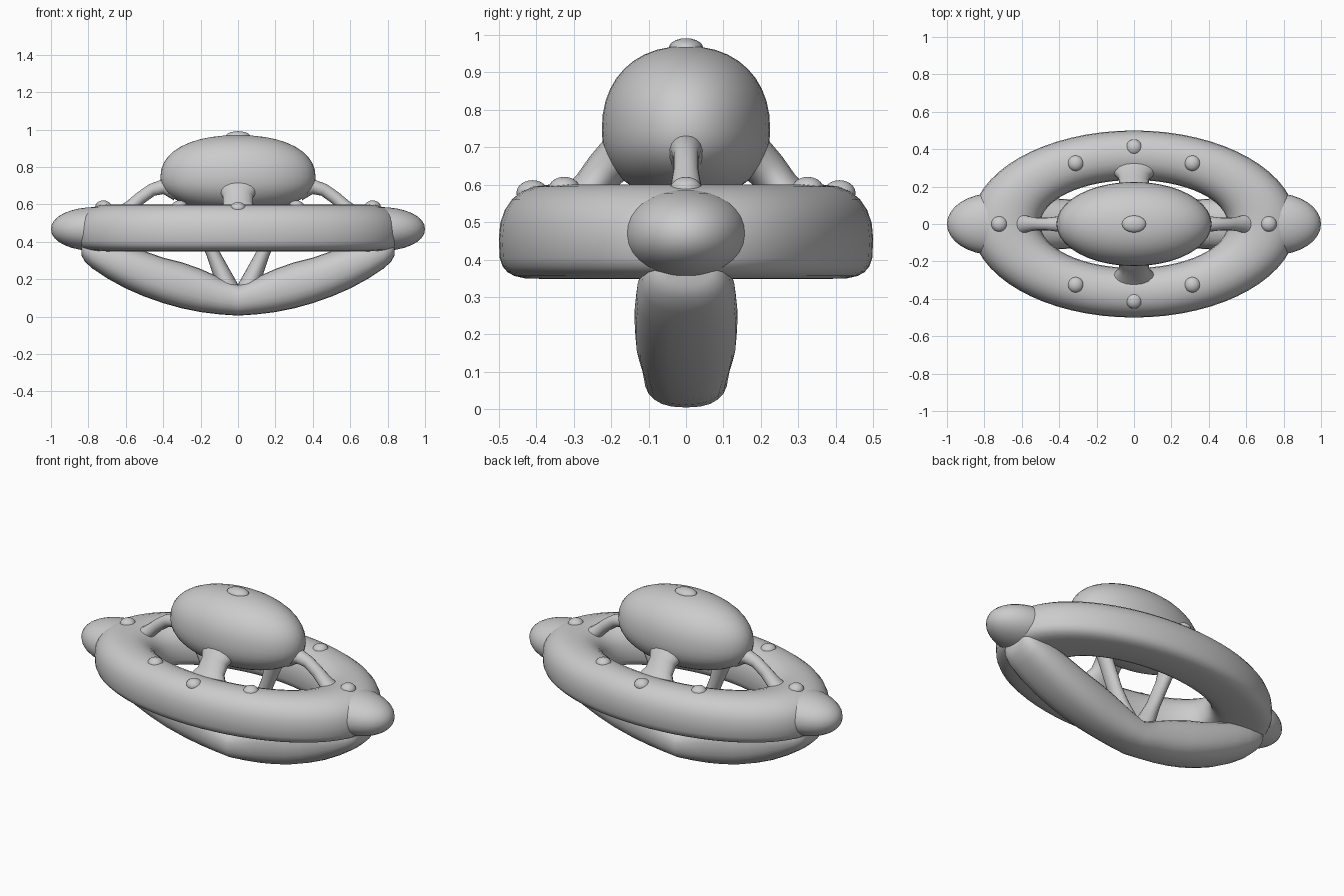
import bpy, bmesh
from math import sin, cos, pi, radians
from mathutils import Vector

if "Cube" in bpy.data.objects:
    bpy.data.objects.remove(bpy.data.objects["Cube"])


def spow(v, e):
    return (1 if v >= 0 else -1) * abs(v) ** e


def make(name, bm, angle=50):
    bmesh.ops.recalc_face_normals(bm, faces=bm.faces)
    me = bpy.data.meshes.new(name)
    bm.to_mesh(me)
    bm.free()
    ob = bpy.data.objects.new(name, me)
    bpy.context.collection.objects.link(ob)
    bpy.ops.object.select_all(action='DESELECT')
    ob.select_set(True)
    bpy.context.view_layer.objects.active = ob
    bpy.ops.object.shade_smooth_by_angle(angle=radians(angle))
    return ob


def loft(name, rings, closed=False):
    """Skin a list of equal-length point rings."""
    bm = bmesh.new()
    rows = [[bm.verts.new(p) for p in r] for r in rings]
    n = len(rows[0])
    for i in range(len(rows) if closed else len(rows) - 1):
        a, b = rows[i], rows[(i + 1) % len(rows)]
        for j in range(n):
            k = (j + 1) % n
            bm.faces.new((a[j], a[k], b[k], b[j]))
    if not closed:
        bm.faces.new(rows[0])
        bm.faces.new(rows[-1])
    return make(name, bm)


def tube(name, path, side, n=16):
    """Tube along (x, y, z, half width, half thickness) points; side = width axis."""
    pts = [Vector(p[:3]) for p in path]
    s = Vector(side)
    rings = []
    for i, p in enumerate(path):
        t = (pts[min(i + 1, len(pts) - 1)] - pts[max(i - 1, 0)]).normalized()
        u = t.cross(s).normalized()
        rings.append([pts[i] + s * (p[3] * cos(2 * pi * j / n)) + u * (p[4] * sin(2 * pi * j / n))
                      for j in range(n)])
    return loft(name, rings)


def ellipsoid(name, c, r, e=1.0, low=None, seg=32):
    """Superellipsoid; low gives a different radius below the centre."""
    bm = bmesh.new()
    bmesh.ops.create_uvsphere(bm, u_segments=seg, v_segments=seg // 2, radius=1)
    for v in bm.verts:
        x, y, z = v.co
        h = (x * x + y * y) ** 0.5
        k = spow(h, e) / h if h > 1e-5 else 0
        rz = low if (low and z < 0) else r[2]
        v.co = (c[0] + r[0] * x * k, c[1] + r[1] * y * k, c[2] + rz * spow(z, e))
    return make(name, bm)


# oval ring hull with flattened underside
rings = []
for i in range(64):
    a = 2 * pi * i / 64
    outer = Vector((0.87 * cos(a), 0.50 * sin(a), 0))
    inner = Vector((0.50 * cos(a), 0.235 * sin(a), 0))
    mid, half = (outer + inner) / 2, (outer - inner) / 2
    ring = []
    for j in range(24):
        b = 2 * pi * j / 24
        low = sin(b) < 0
        e = 0.55 if low else 0.9
        z = 0.455 + (0.107 if low else 0.145) * spow(sin(b), e)
        ring.append(mid + half * spow(cos(b), e) + Vector((0, 0, z)))
    rings.append(ring)
loft("ring_hull", rings, closed=True)

# central cabin and top cap
ellipsoid("cabin", (0, 0, 0.745), (0.415, 0.225, 0.225), 0.9, low=0.185, seg=40)
ellipsoid("top_cap", (0, 0, 0.965), (0.065, 0.046, 0.026), seg=20)

# curved keel: x, bottom z, top z, half width
half_keel = [(0, 0.005, 0.17, 0.112), (0.1, 0.012, 0.21, 0.115), (0.2, 0.024, 0.255, 0.12),
             (0.3, 0.044, 0.29, 0.128), (0.4, 0.072, 0.315, 0.135), (0.5, 0.107, 0.35, 0.137),
             (0.6, 0.15, 0.385, 0.137), (0.7, 0.205, 0.41, 0.132), (0.78, 0.258, 0.42, 0.118),
             (0.82, 0.295, 0.42, 0.1), (0.838, 0.33, 0.41, 0.07)]
keel = [(-x, b, t, w) for x, b, t, w in half_keel[:0:-1]] + half_keel
loft("keel", [[(x, w * spow(cos(2 * pi * j / 24), 0.8),
                (b + t) / 2 + (t - b) / 2 * spow(sin(2 * pi * j / 24), 0.85))
               for j in range(24)] for x, b, t, w in keel])

for s, tag in ((1, "right"), (-1, "left")):
    # rounded end nose
    ellipsoid("nose_" + tag, (0.75 * s, 0, 0.468), (0.25, 0.165, 0.118), 0.95)
    # arched handle from cabin to ring
    tube("handle_" + tag, [(0.33 * s, 0, 0.68, 0.06, 0.06), (0.40 * s, 0, 0.695, 0.042, 0.04),
                           (0.46 * s, 0, 0.677, 0.034, 0.034), (0.52 * s, 0, 0.635, 0.034, 0.034),
                           (0.57 * s, 0, 0.59, 0.042, 0.036), (0.62 * s, 0, 0.54, 0.07, 0.05)],
         (0, 1, 0))
    # slanted strut from keel to cabin
    tube("strut_" + tag, [(0.05 * s, 0, 0.15, 0.08, 0.055), (0.095 * s, 0, 0.25, 0.055, 0.045),
                          (0.135 * s, 0, 0.34, 0.045, 0.036), (0.2 * s, 0, 0.5, 0.045, 0.036),
                          (0.25 * s, 0, 0.65, 0.06, 0.05)], (0, 1, 0))

for s, tag in ((-1, "front"), (1, "back")):
    # flared pylon joining cabin to ring
    tube("pylon_" + tag, [(0, 0.13 * s, 0.71, 0.15, 0.07), (0, 0.18 * s, 0.675, 0.105, 0.06),
                          (0, 0.215 * s, 0.64, 0.08, 0.055), (0, 0.25 * s, 0.595, 0.082, 0.052),
                          (0, 0.285 * s, 0.55, 0.12, 0.06), (0, 0.32 * s, 0.5, 0.17, 0.07)],
         (1, 0, 0))

# domed studs around the ring top
studs = [(0.72, 0), (-0.72, 0), (0, 0.41), (0, -0.41)]
studs += [(sx * 0.312, sy * 0.325) for sx in (1, -1) for sy in (1, -1)]
for i, (x, y) in enumerate(studs):
    z = 0.578 if x == 0 else 0.587
    ellipsoid(f"stud_{i + 1}", (x, y, z), (0.043, 0.043, 0.034), seg=20)
